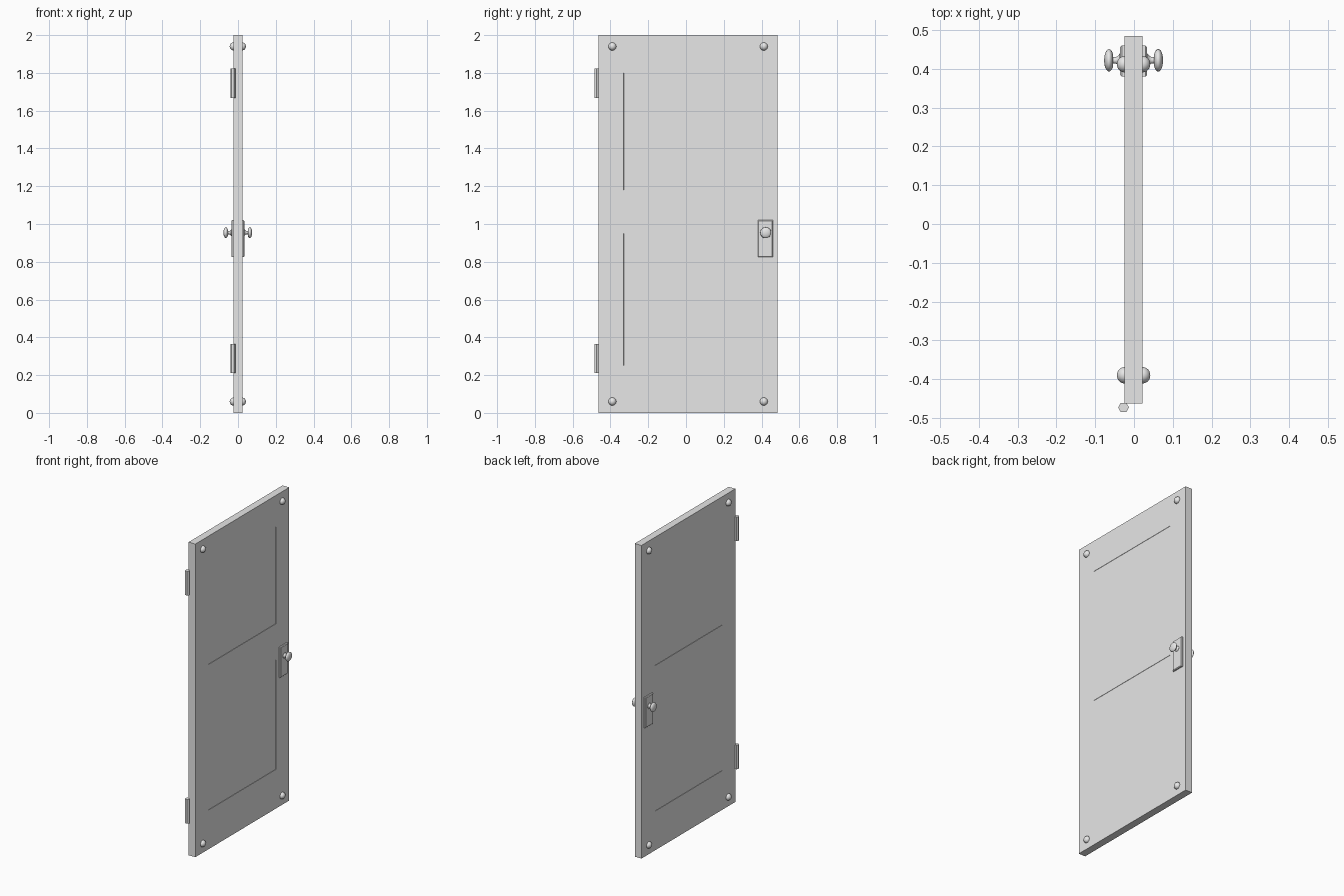
import bpy, bmesh, math
from mathutils import Vector, Matrix

cube = bpy.data.objects.get("Cube")
if cube:
    bpy.data.objects.remove(cube, do_unlink=True)

grey = bpy.data.materials.new("light grey")
grey.use_nodes = True
grey.diffuse_color = (0.8, 0.8, 0.8, 1)
grey.node_tree.nodes["Principled BSDF"].inputs["Base Color"].default_value = (0.8, 0.8, 0.8, 1)

MID = -0.001      # x of the slab's middle
HALF = 0.0235     # half the slab's thickness


def finish(bm, name, smooth=False):
    bmesh.ops.recalc_face_normals(bm, faces=bm.faces)
    mesh = bpy.data.meshes.new(name)
    bm.to_mesh(mesh)
    bm.free()
    mesh.materials.append(grey)
    obj = bpy.data.objects.new(name, mesh)
    bpy.context.collection.objects.link(obj)
    if smooth:
        bpy.ops.object.select_all(action='DESELECT')
        obj.select_set(True)
        bpy.context.view_layer.objects.active = obj
        bpy.ops.object.shade_smooth_by_angle(angle=math.radians(40))
    return obj


def box(size, centre):
    bm = bmesh.new()
    bmesh.ops.create_cube(bm, size=1)
    bmesh.ops.scale(bm, vec=size, verts=bm.verts)
    bmesh.ops.translate(bm, vec=centre, verts=bm.verts)
    return bm


def lathe(profile, side, y, z, name):
    """Turn (distance from slab middle, radius) points about an x axis."""
    bm = bmesh.new()
    verts = [bm.verts.new((MID + side * d, y + r, z)) for d, r in profile]
    edges = [bm.edges.new(pair) for pair in zip(verts, verts[1:])]
    bmesh.ops.spin(bm, geom=verts + edges, cent=(0, y, z), axis=(1, 0, 0),
                   angle=math.tau, steps=24)
    bmesh.ops.remove_doubles(bm, verts=bm.verts, dist=0.00005)
    return finish(bm, name, smooth=True)


# Door slab with two very shallow recessed panels on each face
bm = box((2 * HALF, 0.948, 2), (MID, 0.011, 1))
panel_y = (-0.33, 0.35)
panel_z = ((0.25, 0.95), (1.18, 1.8))
cuts = [((0, y, 0), (0, 1, 0)) for y in panel_y]
cuts += [((0, 0, z), (0, 0, 1)) for pair in panel_z for z in pair]
for point, normal in cuts:
    bmesh.ops.bisect_plane(bm, geom=bm.verts[:] + bm.edges[:] + bm.faces[:],
                           plane_co=point, plane_no=normal)
bm.normal_update()
panels = []
for face in bm.faces:
    c = face.calc_center_median()
    if (abs(face.normal.x) > 0.9 and panel_y[0] < c.y < panel_y[1]
            and any(low < c.z < high for low, high in panel_z)):
        panels.append(face)
bmesh.ops.inset_individual(bm, faces=panels, thickness=0.001, depth=-0.0015)
finish(bm, "door_slab")

# Hexagonal hinge barrels
for label, z in (("lower", 0.288), ("upper", 1.745)):
    bm = bmesh.new()
    bmesh.ops.create_cone(bm, cap_ends=True, segments=6, radius1=0.014,
                          radius2=0.014, depth=0.154)
    bm.verts.ensure_lookup_table()
    top = max(bm.verts, key=lambda v: v.co.x)
    if abs(top.co.y) > 0.001:
        bmesh.ops.rotate(bm, verts=bm.verts, cent=(0, 0, 0),
                         matrix=Matrix.Rotation(math.radians(30), 3, 'Z'))
    bmesh.ops.translate(bm, vec=(-0.027, -0.473, z), verts=bm.verts)
    finish(bm, label + "_hinge")

# Knob outline: flared collar, thin neck, flattened round grip
knob = [(0.03, 0.018), (0.036, 0.017), (0.041, 0.011), (0.046, 0.0085), (0.053, 0.0085)]
for i in range(2, 13):
    a = math.pi * (1 - i / 12)
    knob.append((0.0635 + 0.0125 * math.cos(a), 0.029 * math.sin(a)))

# Domed corner bolt outline
dome = [(HALF + 0.0195 * math.sin(a), 0.021 * math.cos(a))
        for a in (math.pi * i / 16 for i in range(-2, 9))]

# Fittings repeated on both faces
for side, label in ((1, "left"), (-1, "right")):
    # Lock plate with chamfered outer rim
    bm = box((0.014, 0.08, 0.195), (MID + side * 0.0275, 0.42, 0.9225))
    outer = MID + side * 0.0345
    rim = [e for e in bm.edges if all(abs(v.co.x - outer) < 0.001 for v in e.verts)]
    bmesh.ops.bevel(bm, geom=rim, offset=0.004, segments=1, affect='EDGES')
    finish(bm, label + "_lock_plate")

    lathe(knob, side, 0.422, 0.954, label + "_knob")

    for y in (-0.39, 0.412):
        for z, level in ((0.06, "lower"), (1.94, "upper")):
            edge = "hinge_side" if y < 0 else "lock_side"
            lathe(dome, side, y, z, f"{label}_{level}_{edge}_bolt")
